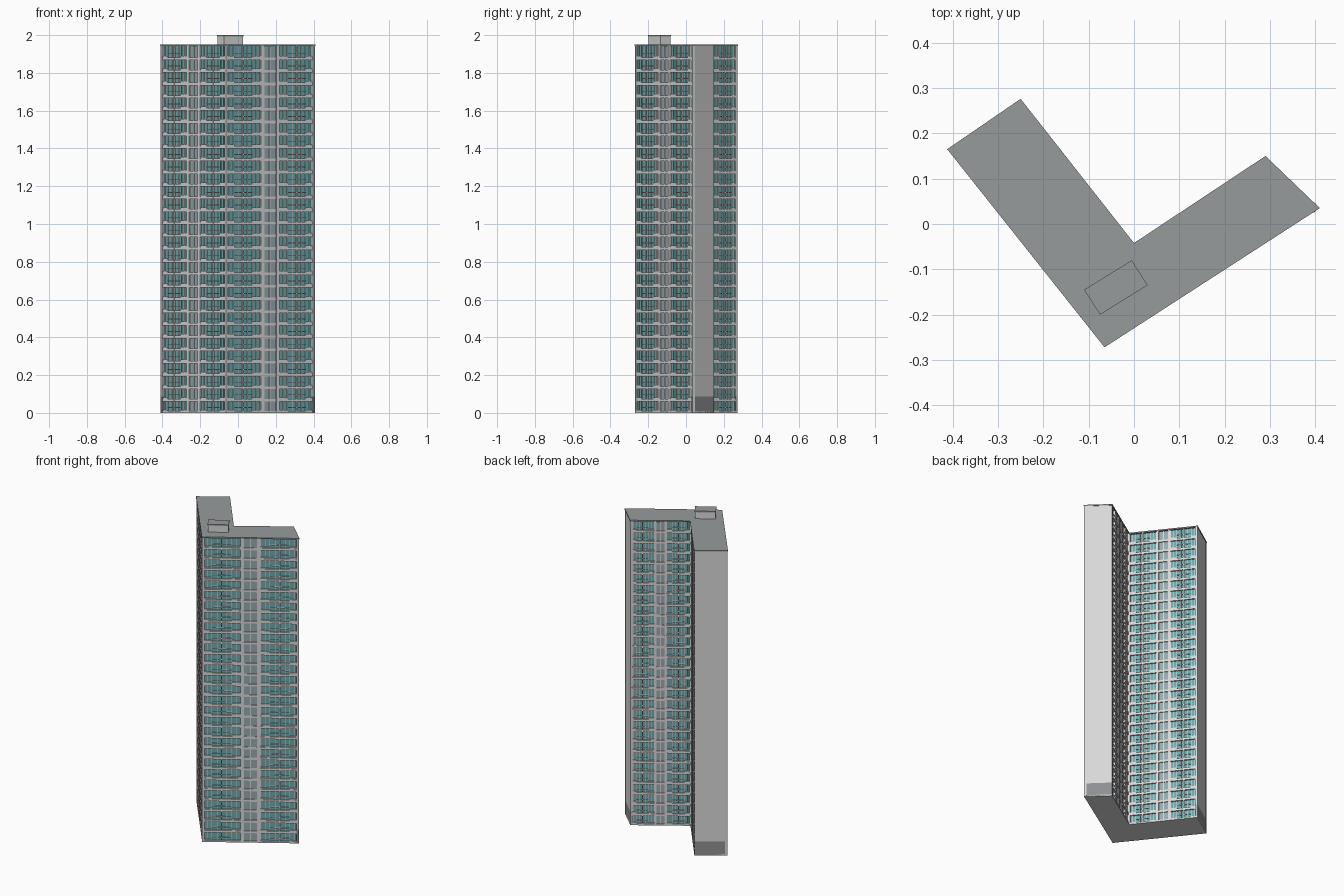
import bpy, bmesh
from mathutils import Vector, Matrix

cube = bpy.data.objects.get("Cube")
if cube:
    bpy.data.objects.remove(cube, do_unlink=True)


def material(name, rgb):
    m = bpy.data.materials.new(name)
    m.use_nodes = True
    m.diffuse_color = (*rgb, 1)
    m.node_tree.nodes["Principled BSDF"].inputs["Base Color"].default_value = (*rgb, 1)
    return m


WALL = material("pale grey concrete", (0.68, 0.69, 0.68))
GLASS = material("teal glass", (0.16, 0.39, 0.41))
STAIR = material("grey blue glass", (0.31, 0.4, 0.42))
ROOF = material("roof grey", (0.31, 0.33, 0.33))
BASE = material("base grey", (0.27, 0.28, 0.29))

TOP, FLOORS = 1.942, 29
STEP = TOP / FLOORS
OUTLINE = [Vector(p) for p in ((-0.412, 0.165), (-0.065, -0.272), (0.41, 0.035),
                               (0.29, 0.15), (0, -0.042), (-0.25, 0.276))]


def finish(name, bm, mat):
    bmesh.ops.recalc_face_normals(bm, faces=bm.faces[:])
    mesh = bpy.data.meshes.new(name)
    bm.to_mesh(mesh)
    bm.free()
    mesh.materials.append(mat)
    obj = bpy.data.objects.new(name, mesh)
    bpy.context.collection.objects.link(obj)
    return obj


def inset(points, d):
    """Move every side of a counter-clockwise outline inwards by d."""
    result = []
    for i, p in enumerate(points):
        a = (p - points[i - 1]).normalized()
        b = (points[(i + 1) % len(points)] - p).normalized()
        na, nb = Vector((-a.y, a.x)), Vector((-b.y, b.x))
        result.append(p + (na + nb) * d / (1 + na.dot(nb)))
    return result


def prism(name, points, z0, z1, mat):
    bm = bmesh.new()
    face = bm.faces.new([bm.verts.new((p.x, p.y, z0)) for p in points])
    new = bmesh.ops.extrude_face_region(bm, geom=[face], use_keep_orig=True)["geom"]
    verts = [v for v in new if isinstance(v, bmesh.types.BMVert)]
    bmesh.ops.translate(bm, verts=verts, vec=(0, 0, z1 - z0))
    return finish(name, bm, mat)


# Main volumes
facade_line = inset(OUTLINE, 0.002)
prism("glazed_core", inset(OUTLINE, 0.012), 0.006, TOP, GLASS)
prism("ground_slab", facade_line, 0, 0.01, WALL)
prism("roof_slab", OUTLINE, TOP, 1.95, ROOF)

# Floor bands around the whole building
for f in range(1, FLOORS):
    z = f * STEP
    prism(f"floor_band_{f}", inset(OUTLINE, 0.003), z - 0.007, z + 0.007, WALL)


class Side:
    """Boxes placed along one wall: u along it, d inwards from it, z up."""

    def __init__(self, name, start, end):
        self.name, self.start = name, start
        self.length = (end - start).length
        self.dir = (end - start).normalized()
        self.inward = Vector((-self.dir.y, self.dir.x))
        self.parts = {}

    def box(self, part, mat, u0, u1, d0, d1, z0, z1):
        bm = self.parts.setdefault(part, (bmesh.new(), mat))[0]
        c = self.start + self.dir * (u0 + u1) / 2 + self.inward * (d0 + d1) / 2
        turn = Matrix((self.dir.to_3d(), self.inward.to_3d(), (0, 0, 1))).transposed()
        place = Matrix.Translation((c.x, c.y, (z0 + z1) / 2)) @ turn.to_4x4()
        size = Matrix.Diagonal((u1 - u0, d1 - d0, z1 - z0, 1))
        bmesh.ops.create_cube(bm, size=1, matrix=place @ size)

    def close(self):
        for part, (bm, mat) in self.parts.items():
            finish(f"{self.name}_{part}", bm, mat)


def window_bay(s, u0, u1, z):
    # Low wall under a pane split by mullions
    s.box("spandrels", WALL, u0, u1, 0.003, 0.011, z, z + STEP * 0.22)
    for k in (0.05, 0.5, 0.95):
        u = u0 + (u1 - u0) * k
        s.box("mullions", WALL, u - 0.0013, u + 0.0013, 0.006, 0.011, z, z + STEP)


def balcony_bay(s, u0, u1, z):
    # Handrail in front of glazing with a door frame
    s.box("rails", WALL, u0, u1, 0.001, 0.003, z + STEP * 0.4, z + STEP * 0.46)
    mid = u0 + (u1 - u0) * 0.55
    s.box("door_frames", WALL, mid - 0.0015, mid + 0.0015, 0.007, 0.011, z, z + STEP)


def stair_bay(s, u0, u1, z):
    s.box("stair_panes", STAIR, u0, u1, 0.006, 0.013, z + 0.005, z + STEP - 0.005)
    mid = (u0 + u1) / 2
    s.box("stair_mullions", WALL, mid - 0.003, mid + 0.003, 0.003, 0.01, z, z + STEP)


def facade(name, start, end):
    s = Side(name, start, end)
    L = s.length
    # Tall piers at the ends, flat dividers and stair shaft
    for u, w in ((0.003, 0.006), (0.2 * L, 0.007), (0.415 * L, 0.035 * L),
                 (0.585 * L, 0.035 * L), (0.8 * L, 0.007), (L - 0.003, 0.006)):
        s.box("piers", WALL, u - w / 2, u + w / 2, 0, 0.014, 0.005, TOP)
    for f in range(FLOORS):
        z = f * STEP
        for a, b, bay in ((0, 0.1, window_bay), (0.1, 0.2, balcony_bay),
                          (0.2, 0.3, balcony_bay), (0.3, 0.4, window_bay),
                          (0.43, 0.57, stair_bay),
                          (0.6, 0.7, window_bay), (0.7, 0.8, balcony_bay),
                          (0.8, 0.9, balcony_bay), (0.9, 1, window_bay)):
            bay(s, a * L, b * L, z)
    s.close()


def end_wall(name, start, end):
    # Blank gable with a dark base
    s = Side(name, start, end)
    s.box("wall", WALL, 0, s.length, 0, 0.014, 0.088, TOP)
    s.box("base", BASE, 0, s.length, 0, 0.014, 0.002, 0.088)
    s.close()


corners = facade_line
facade("front_right_wing", corners[0], corners[1])
facade("front_left_wing", corners[1], corners[2])
end_wall("left_end", corners[2], corners[3])
facade("inner_left", corners[3], corners[4])
facade("inner_right", corners[4], corners[5])
end_wall("right_end", corners[5], corners[0])

# Lift house on the roof
house = [Vector(p) for p in ((-0.075, -0.2), (0.03, -0.135),
                             (-0.005, -0.08), (-0.11, -0.145))]
prism("lift_house", inset(house, 0.002), 1.945, 1.994, WALL)
prism("lift_house_roof", house, 1.992, 2.0, ROOF)
